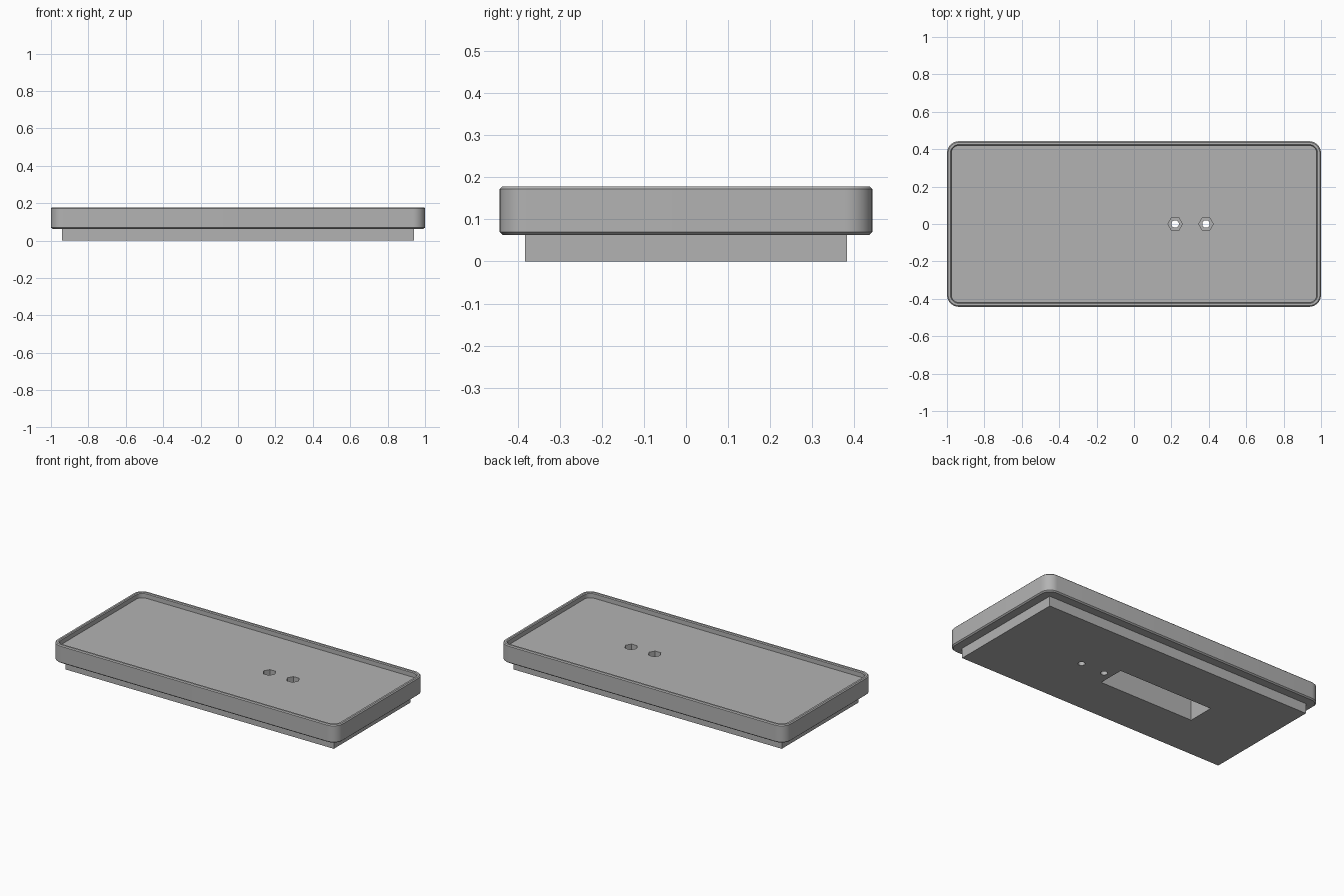
import bpy
import bmesh
import math

cube = bpy.data.objects.get("Cube")
if cube:
    bpy.data.objects.remove(cube, do_unlink=True)

grey = bpy.data.materials.new("plain grey")
grey.use_nodes = True
colour = (0.45, 0.45, 0.45, 1)
grey.diffuse_color = colour
grey.node_tree.nodes["Principled BSDF"].inputs["Base Color"].default_value = colour

HALF_X, HALF_Y, CORNER = 1.0, 0.443, 0.065
BASE_TOP, RIM_TOP, FLOOR = 0.063, 0.178, 0.145


def rounded_outline(inset, steps=10):
    """Points of the tray outline, moved inwards by inset."""
    radius = CORNER - inset
    points = []
    for quarter, (sx, sy) in enumerate([(1, 1), (-1, 1), (-1, -1), (1, -1)]):
        for i in range(steps + 1):
            a = math.pi / 2 * (quarter + i / steps)
            points.append((sx * (HALF_X - CORNER) + radius * math.cos(a),
                           sy * (HALF_Y - CORNER) + radius * math.sin(a)))
    return points


def finish(bm, name):
    bmesh.ops.recalc_face_normals(bm, faces=bm.faces)
    mesh = bpy.data.meshes.new(name)
    bm.to_mesh(mesh)
    bm.free()
    mesh.materials.append(grey)
    obj = bpy.data.objects.new(name, mesh)
    bpy.context.collection.objects.link(obj)
    return obj


def loft(name, profile):
    """Stack outlines given as (inset, height) and cap both ends."""
    bm = bmesh.new()
    rings = [[bm.verts.new((x, y, z)) for x, y in rounded_outline(inset)]
             for inset, z in profile]
    for low, high in zip(rings, rings[1:]):
        for i in range(len(low)):
            j = (i + 1) % len(low)
            bm.faces.new((low[i], low[j], high[j], high[i]))
    bm.faces.new(rings[0][::-1])
    bm.faces.new(rings[-1])
    return finish(bm, name)


def box(name, x0, x1, y0, y1, z0, z1):
    bm = bmesh.new()
    bmesh.ops.create_cube(bm, size=1)
    bmesh.ops.scale(bm, vec=(x1 - x0, y1 - y0, z1 - z0), verts=bm.verts)
    bmesh.ops.translate(bm, vec=((x0 + x1) / 2, (y0 + y1) / 2, (z0 + z1) / 2),
                        verts=bm.verts)
    return finish(bm, name)


def prism(name, x, radius, sides, z0, z1):
    bm = bmesh.new()
    bmesh.ops.create_cone(bm, cap_ends=True, segments=sides, radius1=radius,
                          radius2=radius, depth=z1 - z0)
    # A corner points along x
    turn = -math.pi / 2 if sides == 6 else 0
    for v in bm.verts:
        px, py = v.co.x, v.co.y
        v.co.x = px * math.cos(turn) - py * math.sin(turn) + x
        v.co.y = px * math.sin(turn) + py * math.cos(turn)
        v.co.z += (z0 + z1) / 2
    return finish(bm, name)


# Tray with chamfered edges, raised rim and sunken floor
tray = loft("tray", [(0.008, BASE_TOP), (0, BASE_TOP + 0.007),
                     (0, RIM_TOP - 0.006), (0.006, RIM_TOP),
                     (0.018, RIM_TOP), (0.023, RIM_TOP - 0.005),
                     (0.023, FLOOR)])

# Plinth below the tray
plinth = box("plinth", -0.94, 0.94, -0.383, 0.383, 0, BASE_TOP)

# Underside pocket, bolt holes and hexagonal nut recesses
cutters = [box("pocket_cutter", -0.495, 0.165, -0.09, 0.08, -0.1, 0.132)]
for x in (0.22, 0.385):
    cutters.append(prism("bolt_hole_cutter", x, 0.02, 24, -0.1, 0.3))
    cutters.append(prism("nut_recess_cutter", x, 0.039, 6, 0.075, 0.3))

for part in (tray, plinth):
    bpy.context.view_layer.objects.active = part
    for cutter in cutters:
        if part is plinth and cutter.name.startswith("nut"):
            continue
        cut = part.modifiers.new("cut", "BOOLEAN")
        cut.operation = "DIFFERENCE"
        cut.solver = "EXACT"
        cut.object = cutter
        bpy.ops.object.modifier_apply(modifier=cut.name)

for cutter in cutters:
    bpy.data.objects.remove(cutter, do_unlink=True)

# Smooth round corners, crisp edges
for part in (tray, plinth):
    bpy.ops.object.select_all(action="DESELECT")
    part.select_set(True)
    bpy.context.view_layer.objects.active = part
    bpy.ops.object.shade_smooth_by_angle(angle=math.radians(25))
